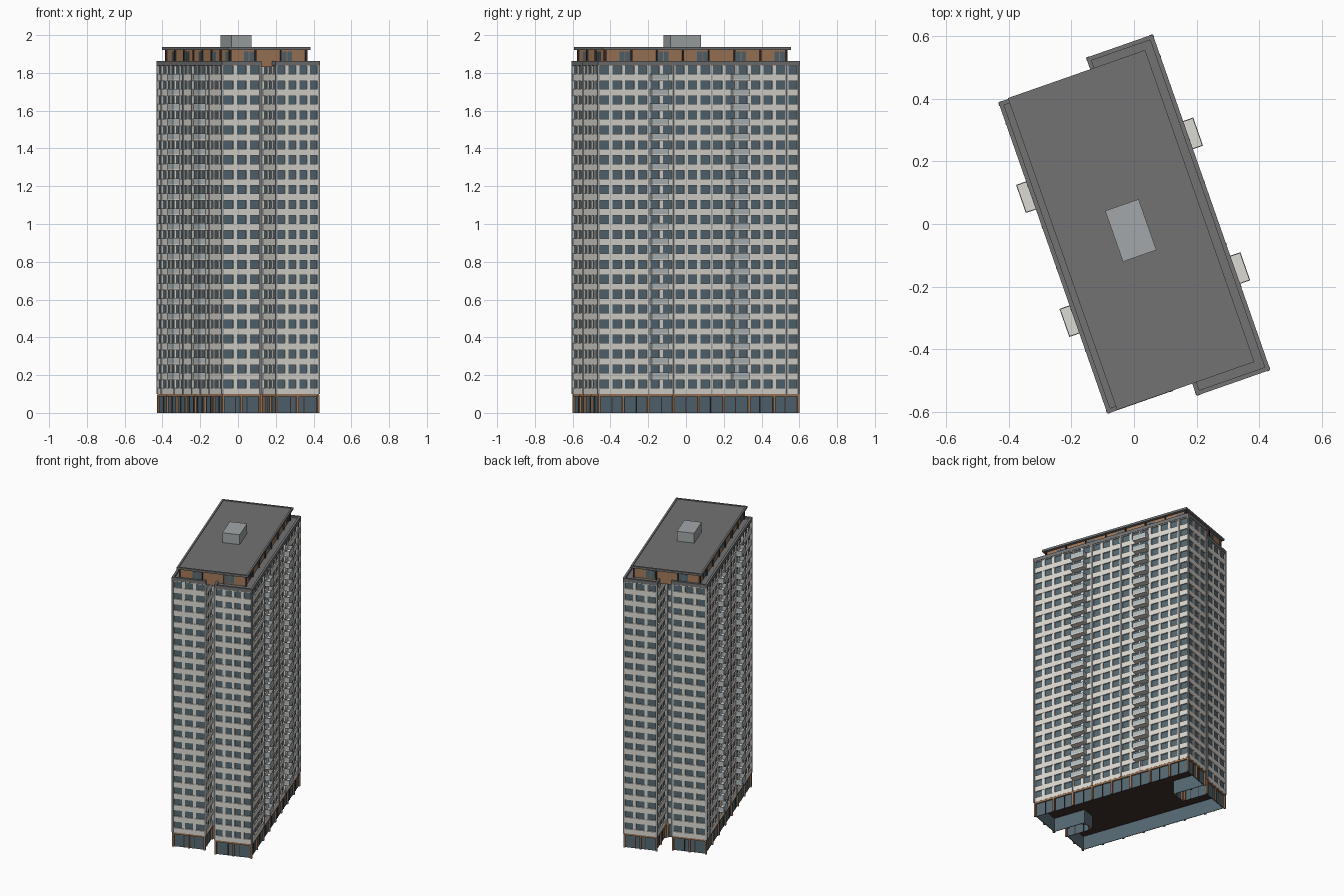
import bpy, bmesh, math
from mathutils import Matrix, Vector

if "Cube" in bpy.data.objects:
    bpy.data.objects.remove(bpy.data.objects["Cube"])

TURN = Matrix.Rotation(math.radians(19.3), 4, 'Z')   # whole tower is turned on its site
FLOORS, Z0, STEP = 22, 0.1, 0.0791
TOP = Z0 + FLOORS * STEP

def mat(name, r, g, b):
    m = bpy.data.materials.new(name)
    m.diffuse_color = (r, g, b, 1)
    m.use_nodes = True
    m.node_tree.nodes["Principled BSDF"].inputs["Base Color"].default_value = m.diffuse_color
    return m

CREAM = mat("cream_panel", 0.72, 0.70, 0.65)
GLASS = mat("dark_glass", 0.09, 0.14, 0.17)
GREY = mat("grey_metal", 0.36, 0.39, 0.40)
ROOF = mat("roof_grey", 0.17, 0.17, 0.175)
BRICK = mat("orange_brown", 0.36, 0.19, 0.10)
DARK = mat("dark_brown", 0.05, 0.03, 0.025)
RAIL = mat("railing_panel", 0.45, 0.50, 0.51)

# Footprint: two shifted slabs with a slot between them at each end
PLAN = [(-0.277, -0.54), (-0.06, -0.54), (-0.06, -0.36), (0.01, -0.36),
        (0.01, -0.58), (0.2535, -0.58), (0.2535, 0.548), (0.034, 0.548),
        (0.034, 0.33), (-0.05, 0.33), (-0.05, 0.506), (-0.277, 0.506)]

def edges(plan):
    for i, p in enumerate(plan):
        a, b = Vector(p), Vector(plan[(i + 1) % len(plan)])
        d = (b - a).normalized()
        yield a, b, d, Vector((d.y, -d.x))

def inset(plan, d):
    n = [e[3] for e in edges(plan)]
    return [tuple(Vector(p) - d * (n[i - 1] + n[i])) for i, p in enumerate(plan)]

def rect(x0, x1, y0, y1):
    return [(x0, y0), (x1, y0), (x1, y1), (x0, y1)]

def prism(bm, plan, z0, z1):
    lo = [bm.verts.new((x, y, z0)) for x, y in plan]
    hi = [bm.verts.new((x, y, z1)) for x, y in plan]
    bm.faces.new(lo[::-1])
    bm.faces.new(hi)
    for i in range(len(plan)):
        j = (i + 1) % len(plan)
        bm.faces.new((lo[i], lo[j], hi[j], hi[i]))

def ring(bm, plan, t, z0, z1):
    inner = inset(plan, t)
    v = [[bm.verts.new((x, y, z)) for x, y in p]
         for p, z in ((plan, z0), (plan, z1), (inner, z1), (inner, z0))]
    for i in range(len(plan)):
        j = (i + 1) % len(plan)
        for k in range(4):
            m = (k + 1) % 4
            bm.faces.new((v[k][i], v[k][j], v[m][j], v[m][i]))

def post(bm, c, d, n, w, back, out, z0, z1):
    # upright box on a wall: w along the wall, from 'back' inside to 'out' outside
    pts = [c - d * w / 2 + n * out, c + d * w / 2 + n * out,
           c + d * w / 2 - n * back, c - d * w / 2 - n * back]
    prism(bm, [tuple(p) for p in pts], z0, z1)

def finish(bm, name, material):
    bmesh.ops.recalc_face_normals(bm, faces=bm.faces)
    bm.transform(TURN)
    me = bpy.data.meshes.new(name)
    bm.to_mesh(me)
    bm.free()
    me.materials.append(material)
    ob = bpy.data.objects.new(name, me)
    bpy.context.collection.objects.link(ob)

def part(name, material, build):
    bm = bmesh.new()
    build(bm)
    finish(bm, name, material)

def bays(a, b):
    return max(1, round((b - a).length / 0.0695))

# Glazed tower core
part("window_glass", GLASS, lambda bm: prism(bm, inset(PLAN, 0.008), Z0 + 0.002, TOP))

# Spandrel bands below and above each row of windows
def bands(bm):
    for i in range(FLOORS + 1):
        z = Z0 + i * STEP
        ring(bm, PLAN, 0.012, max(Z0, z - 0.004), min(z + 0.032, TOP + 0.01))
        if i < FLOORS:
            ring(bm, inset(PLAN, 0.001), 0.01, z + STEP - 0.004, z + STEP)
part("spandrel_bands", CREAM, bands)

# Upright panels between windows
def mullions(bm):
    for a, b, d, n in edges(PLAN):
        k = bays(a, b)
        for i in range(k + 1):
            w = 0.019
            c = a.lerp(b, i / k)
            if i in (0, k):
                c += d * (w / 4 if i == 0 else -w / 4)
                w /= 2
            post(bm, c, d, n, w, 0.01, -0.001, Z0, TOP)
part("window_piers", CREAM, mullions)

# Slim full-height fins on the facades
def fins(bm):
    for a, b, d, n in edges(PLAN):
        k = bays(a, b)
        if k < 10:
            spots = [0, k]
        else:
            spots = [0, 4, 6, 9, 11, 15, 16] if n.x > 0 else [0, 1, 4, 6, 8, 10, 12, 15]
        for i in spots:
            if i <= k:
                off = 0.004 if i == 0 else (-0.004 if i == k else 0)
                post(bm, a.lerp(b, i / k) + d * off, d, n, 0.008, 0.005, 0.004, Z0, TOP)
part("facade_fins", GREY, fins)

# Parapet cap
def parapet(bm):
    prism(bm, inset(PLAN, 0.004), TOP - 0.002, TOP + 0.012)
    ring(bm, inset(PLAN, -0.003), 0.014, TOP, TOP + 0.024)
part("tower_parapet", ROOF, parapet)

# Balconies: two stacks on each long side
STACKS = [(1, 0.2535, 0.163, 0.258), (1, 0.2535, -0.292, -0.197),
          (-1, 0.277, 0.147, 0.242), (-1, 0.277, -0.272, -0.177)]

def box(bm, s, x0, x1, y0, y1, z0, z1):
    prism(bm, rect(min(s * x0, s * x1), max(s * x0, s * x1), y0, y1), z0, z1)

def slabs(bm):
    for s, x, y0, y1 in STACKS:
        for i in range(1, FLOORS):
            z = Z0 + i * STEP
            box(bm, s, x - 0.004, x + 0.037, y0, y1, z - 0.004, z + 0.004)
part("balcony_slabs", CREAM, slabs)

def railings(bm):
    for s, x, y0, y1 in STACKS:
        for i in range(1, FLOORS):
            z = Z0 + i * STEP + 0.004
            box(bm, s, x + 0.034, x + 0.037, y0, y1, z, z + 0.03)
            box(bm, s, x, x + 0.034, y0, y0 + 0.003, z, z + 0.03)
            box(bm, s, x, x + 0.034, y1 - 0.003, y1, z, z + 0.03)
part("balcony_railings", RAIL, railings)

# Ground floor: open underneath, glass walls, pillars and a ceiling
part("ground_glass", GLASS, lambda bm: ring(bm, inset(PLAN, 0.01), 0.004, 0, Z0))
part("ground_ceiling", DARK, lambda bm: prism(bm, inset(PLAN, 0.003), Z0 - 0.006, Z0 + 0.001))

def pillars(bm):
    ring(bm, inset(PLAN, 0.001), 0.012, Z0 - 0.012, Z0)
    for a, b, d, n in edges(PLAN):
        k = max(1, round((b - a).length / 0.14))
        for i in range(k + 1):
            off = 0.006 if i == 0 else (-0.006 if i == k else 0)
            post(bm, a.lerp(b, i / k) + d * off, d, n, 0.012, 0.012, 0, 0, Z0 - 0.004)
part("ground_pillars", BRICK, pillars)

def ground_mullions(bm):
    for a, b, d, n in edges(inset(PLAN, 0.01)):
        k = bays(a, b)
        for i in range(1, k):
            post(bm, a.lerp(b, i / k), d, n, 0.005, 0.003, 0.002, 0, Z0 - 0.01)
part("ground_mullions", DARK, ground_mullions)

# Set-back top storey
ROOFPLAN = rect(-0.247, 0.217, -0.542, 0.512)
PENT = inset(ROOFPLAN, 0.02)
part("top_storey_walls", BRICK, lambda bm: prism(bm, PENT, TOP - 0.01, 1.925))

def pent_windows(bm):
    for a, b, d, n in edges(PENT):
        k = round((b - a).length / 0.07)
        for i in range(k):
            if i % 3 != 1:
                continue
            for o in (-0.016, 0.016):
                post(bm, a.lerp(b, (i + 0.5) / k) + d * o, d, n, 0.027, 0.002, 0.002, TOP + 0.02, 1.912)
part("top_storey_windows", GLASS, pent_windows)

def pent_posts(bm):
    for a, b, d, n in edges(PENT):
        k = round((b - a).length / 0.14)
        for i in range(k + 1):
            post(bm, a.lerp(b, i / k), d, n, 0.008, 0.004, 0.008, TOP + 0.01, 1.925)
part("top_storey_posts", DARK, pent_posts)

# Flat roof with a low rim, and the plant box
def roof(bm):
    prism(bm, ROOFPLAN, 1.922, 1.932)
    ring(bm, ROOFPLAN, 0.012, 1.932, 1.936)
part("roof_slab", ROOF, roof)
part("roof_plant_box", GREY, lambda bm: prism(bm, rect(-0.073, 0.04, -0.102, 0.07), 1.93, 2.0))
